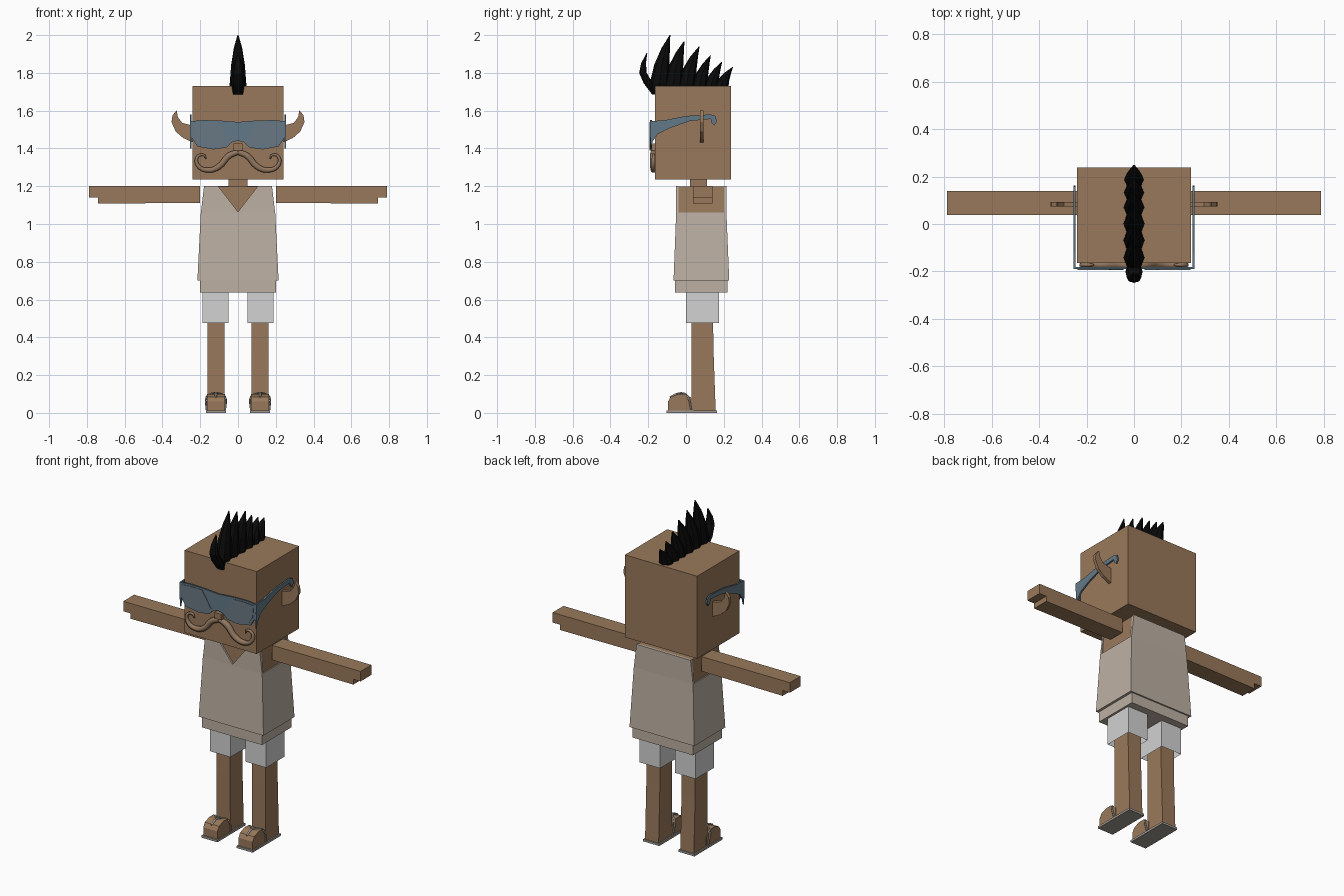
import bpy, bmesh, math
from mathutils import Vector

if "Cube" in bpy.data.objects:
    bpy.data.objects.remove(bpy.data.objects["Cube"])


def material(name, r, g, b):
    lin = [(c / 255 / 12.92) if c < 11 else ((c / 255 + 0.055) / 1.055) ** 2.4 for c in (r, g, b)]
    m = bpy.data.materials.new(name)
    m.use_nodes = True
    m.diffuse_color = (*lin, 1)
    node = next(n for n in m.node_tree.nodes if n.type == 'BSDF_PRINCIPLED')
    node.inputs["Base Color"].default_value = (*lin, 1)
    return m


SKIN = material("skin brown", 153, 121, 91)
SHIRT = material("shirt beige", 189, 176, 163)
SHORTS = material("shorts white", 210, 210, 210)
FRAME = material("frame slate blue", 98, 121, 135)
LENS = material("lens slate grey", 106, 121, 131)
HAIR = material("hair black", 10, 10, 10)
STRAP = material("sandal grey", 160, 154, 148)
MOUSTACHE = material("moustache brown", 146, 119, 95)


def finish(name, bm, mat, mirror=False):
    bmesh.ops.recalc_face_normals(bm, faces=bm.faces)
    me = bpy.data.meshes.new(name)
    bm.to_mesh(me)
    bm.free()
    me.materials.append(mat)
    ob = bpy.data.objects.new(name, me)
    bpy.context.collection.objects.link(ob)
    if mirror:
        ob.modifiers.new("mirror", 'MIRROR')
    return ob


def loft_into(bm, rings, open_start=False):
    """Skin a list of equal point rings and cap both ends."""
    loops = [[bm.verts.new(p) for p in ring] for ring in rings]
    n = len(loops[0])
    for a, b in zip(loops, loops[1:]):
        for i in range(n):
            bm.faces.new((a[i], a[(i + 1) % n], b[(i + 1) % n], b[i]))
    if not open_start:
        bm.faces.new(loops[0])
    bm.faces.new(loops[-1])


def prism(name, pts, axis, a, b, mat, mirror=False):
    """Extrude a 2D outline along x (points are y,z) or y (points are x,z)."""
    place = (lambda p, d: (d, *p)) if axis == 'x' else (lambda p, d: (p[0], d, p[1]))
    bm = bmesh.new()
    loft_into(bm, [[place(p, d) for p in pts] for d in (a, b)])
    return finish(name, bm, mat, mirror)


def rect(x0, x1, y0, y1, z):
    return [(x0, y0, z), (x1, y0, z), (x1, y1, z), (x0, y1, z)]


def block(name, rects, mat, mirror=False, open_start=False):
    bm = bmesh.new()
    loft_into(bm, [rect(*r) for r in rects], open_start)
    return finish(name, bm, mat, mirror)


def box(name, x0, x1, y0, y1, z0, z1, mat, **kw):
    return block(name, [(x0, x1, y0, y1, z0), (x0, x1, y0, y1, z1)], mat, **kw)


def tube(name, pts, radii, mat, mirror=True):
    """Smooth tapered curve turned into a mesh."""
    cu = bpy.data.curves.new(name, 'CURVE')
    cu.dimensions = '3D'
    cu.bevel_depth = 1
    cu.bevel_resolution = 1
    cu.use_fill_caps = True
    cu.resolution_u = 4
    sp = cu.splines.new('BEZIER')
    sp.bezier_points.add(len(pts) - 1)
    for bp, p, r in zip(sp.bezier_points, pts, radii):
        bp.co, bp.radius = p, r
        bp.handle_left_type = bp.handle_right_type = 'AUTO'
    tmp = bpy.data.objects.new(name + " path", cu)
    bpy.context.collection.objects.link(tmp)
    bpy.context.view_layer.update()
    me = bpy.data.meshes.new_from_object(tmp.evaluated_get(bpy.context.evaluated_depsgraph_get()))
    bpy.data.objects.remove(tmp)
    bm = bmesh.new()
    bm.from_mesh(me)
    bpy.data.meshes.remove(me)
    return finish(name, bm, mat, mirror)


# Head, neck and body
box("head", -0.24, 0.24, -0.165, 0.237, 1.235, 1.73, SKIN)
box("neck", -0.05, 0.05, 0.02, 0.11, 1.15, 1.24, SKIN)
block("torso", [(-0.19, 0.19, -0.04, 0.205, 0.66), (-0.19, 0.19, -0.042, 0.207, 1.06),
                (-0.178, 0.178, -0.042, 0.207, 1.198)], SKIN)
prism("arms", [(0.2, 1.2), (0.788, 1.2), (0.788, 1.14), (0.74, 1.14), (0.74, 1.108), (0.2, 1.112)],
      'y', 0.037, 0.14, SKIN, True)

# Ears
prism("ears", [(0.235, 1.43), (0.29, 1.455), (0.33, 1.49), (0.352, 1.54), (0.347, 1.575), (0.325, 1.602),
               (0.318, 1.565), (0.295, 1.535), (0.235, 1.52)], 'y', 0.073, 0.092, SKIN, True)

# Shirt
block("shirt_body", [(-0.215, 0.215, -0.066, 0.229, 0.7), (-0.197, 0.197, -0.052, 0.214, 1.06)], SHIRT)
prism("shirt_front", [(0, 1.055), (0.197, 1.055), (0.18, 1.2), (0.105, 1.2), (0, 1.065)],
      'y', -0.052, -0.04, SHIRT, True)
prism("shirt_back", [(-0.197, 1.055), (0.197, 1.055), (0.18, 1.2), (-0.18, 1.2)],
      'y', 0.2, 0.214, SHIRT)
box("shirt_hem", -0.2, 0.2, -0.058, 0.22, 0.637, 0.71, SHIRT)

# Shorts, legs and feet
box("shorts", 0.05, 0.187, 0.0, 0.175, 0.475, 0.65, SHORTS, mirror=True, open_start=True)
block("legs", [(0.072, 0.162, 0.03, 0.157, 0.012), (0.072, 0.162, 0.028, 0.145, 0.35),
               (0.072, 0.162, 0.028, 0.142, 0.64)], SKIN, True)
prism("feet", [(-0.095, 0.012), (-0.095, 0.06), (-0.08, 0.085), (-0.04, 0.1), (0.0, 0.1), (0.04, 0.07),
               (0.04, 0.012)], 'x', 0.07, 0.164, SKIN, True)
prism("soles", [(-0.104, 0), (0.163, 0), (0.163, 0.013), (-0.104, 0.013)], 'x', 0.064, 0.17, STRAP, True)
for side, x in (("inner", 0.068), ("outer", 0.166)):
    tube(side + "_straps", [(0.117, -0.085, 0.083), (0.117, -0.045, 0.102), ((x + 0.117) / 2, -0.01, 0.102),
                            (x, 0.01, 0.085), (x, 0.028, 0.015)], [0.005] * 5, STRAP)

# Goggles
half = [(0, 1.54), (0.1, 1.548), (0.19, 1.55), (0.255, 1.543), (0.248, 1.46), (0.215, 1.41),
        (0.13, 1.395), (0.06, 1.405), (0.03, 1.435), (0, 1.44)]
prism("goggle_frame", half, 'y', -0.19, -0.181, FRAME, True)
centre = Vector((0.132, 1.475))
lens = [centre + (Vector(p) - centre) * 0.86 for p in half[1:-1]]
prism("goggle_lenses", lens, 'y', -0.193, -0.189, LENS, True)
prism("goggle_arms", [(-0.19, 1.545), (-0.12, 1.548), (0.0, 1.572), (0.13, 1.58), (0.157, 1.572), (0.163, 1.54),
                      (0.15, 1.522), (0.136, 1.535), (0.13, 1.556), (0.02, 1.545), (-0.08, 1.51),
                      (-0.15, 1.475), (-0.175, 1.44), (-0.188, 1.4)], 'x', 0.246, 0.255, FRAME, True)

# Nose and moustache
box("nose", -0.023, 0.023, -0.192, -0.16, 1.39, 1.425, SKIN)
path = [(0, 1.382), (0.05, 1.36), (0.1, 1.305), (0.16, 1.285), (0.212, 1.31), (0.215, 1.355),
        (0.18, 1.365), (0.17, 1.345)]
tube("moustache", [(x, -0.172, z) for x, z in path],
     [0.016, 0.019, 0.018, 0.015, 0.012, 0.009, 0.007, 0.004], MOUSTACHE)


# Mohawk of backswept spikes
def ring(y, z, depth, width, n=8):
    return [(width * math.cos(k * math.tau / n), y + depth * math.sin(k * math.tau / n), z) for k in range(n)]


bm = bmesh.new()
spikes = [(-0.142, -0.085, 2.0, 1.0), (-0.07, -0.01, 1.967, 1.0), (0.0, 0.07, 1.94, 0.95),
          (0.068, 0.13, 1.893, 0.85), (0.128, 0.19, 1.858, 0.8), (0.18, 0.248, 1.832, 0.8)]
shape = [(0, 0.042, 0.03), (0.17, 0.052, 0.044), (0.5, 0.04, 0.036), (0.78, 0.022, 0.022), (1, 0.002, 0.003)]
for base, tip, top, size in spikes:
    loft_into(bm, [ring(base + (tip - base) * t * t, 1.69 + (top - 1.69) * t, d * size, w)
                   for t, d, w in shape])
# Curled front lock
loft_into(bm, [ring(-0.165, 1.685, 0.014, 0.026), ring(-0.2, 1.745, 0.024, 0.036),
               ring(-0.228, 1.8, 0.02, 0.03), ring(-0.225, 1.85, 0.013, 0.02), ring(-0.207, 1.905, 0.002, 0.003)])
finish("mohawk", bm, HAIR)
